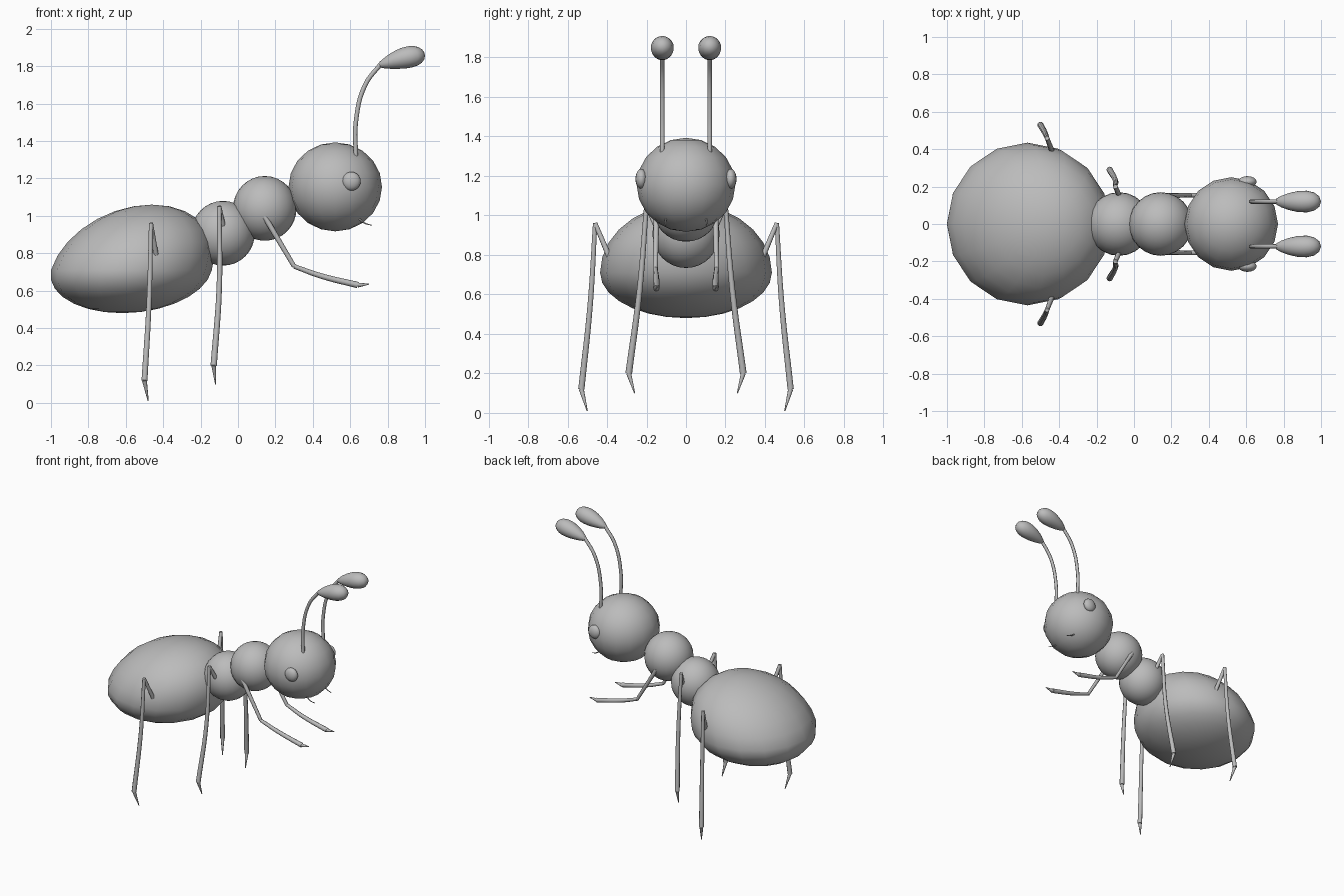
import bpy
import bmesh
from mathutils import Vector

cube = bpy.data.objects.get("Cube")
if cube:
    bpy.data.objects.remove(cube, do_unlink=True)

grey = bpy.data.materials.new("plain grey")
grey.use_nodes = True
colour = (0.5, 0.5, 0.5, 1)
grey.diffuse_color = colour
grey.node_tree.nodes["Principled BSDF"].inputs["Base Color"].default_value = colour


def ball(name, center, size, segments=16, rings=10, reshape=None):
    """Smooth sphere, optionally reshaped by a rule on its unit coordinates."""
    bm = bmesh.new()
    bmesh.ops.create_uvsphere(bm, u_segments=segments, v_segments=rings, radius=1)
    for vert in bm.verts:
        unit = vert.co.copy()
        vert.co = Vector(center) + unit * Vector(size)
        if reshape:
            reshape(vert.co, unit, Vector(center))
    for face in bm.faces:
        face.smooth = True
    mesh = bpy.data.meshes.new(name)
    bm.to_mesh(mesh)
    bm.free()
    mesh.materials.append(grey)
    obj = bpy.data.objects.new(name, mesh)
    bpy.context.collection.objects.link(obj)


def tube(name, side, *strands):
    """Round limb of smooth strands; each is (points, start radius, end radius)."""
    curve = bpy.data.curves.new(name, 'CURVE')
    curve.dimensions = '3D'
    curve.bevel_depth = 1
    curve.bevel_resolution = 2
    curve.resolution_u = 6
    curve.use_fill_caps = True
    curve.materials.append(grey)
    for points, start, end in strands:
        spline = curve.splines.new('BEZIER')
        spline.bezier_points.add(len(points) - 1)
        for i, (knot, (x, y, z)) in enumerate(zip(spline.bezier_points, points)):
            knot.co = (x, y * side, z)
            knot.handle_left_type = knot.handle_right_type = 'AUTO'
            knot.radius = start + (end - start) * i / (len(points) - 1)
    obj = bpy.data.objects.new(name, curve)
    bpy.context.collection.objects.link(obj)
    bpy.ops.object.select_all(action='DESELECT')
    obj.select_set(True)
    bpy.context.view_layer.objects.active = obj
    bpy.ops.object.convert(target='MESH')


def leg(name, side, hip, knee, shin, ankle, toe):
    """Thigh, bowed lower leg that thickens downward, and a thin foot."""
    tube(name, side,
         ((hip, knee), 0.015, 0.012),
         ((knee, shin, ankle), 0.012, 0.017),
         ((ankle, toe), 0.013, 0.003))


def abdomen_shape(co, unit, center):
    """Shallow belly, with the upper rings leaning toward the head."""
    if unit.z > 0:
        co.x += 0.11 * unit.z
    else:
        co.z = center.z + 0.23 * unit.z
        co.x += 0.05 * unit.z


def club_shape(co, unit, center):
    """Teardrop that narrows and droops toward the antenna stalk."""
    taper = 0.82 + 0.27 * unit.x
    co.y = center.y + (co.y - center.y) * taper
    co.z = center.z + (co.z - center.z) * taper - 0.05 * ((1 - unit.x) / 2) ** 2


# Body
ball("head", (0.52, 0, 1.155), (0.25, 0.25, 0.238))
ball("front_thorax", (0.143, 0, 1.04), (0.17, 0.17, 0.173), 24, 16)
ball("rear_thorax", (-0.08, 0, 0.907), (0.17, 0.17, 0.173), 24, 16)
ball("abdomen", (-0.57, 0, 0.71), (0.43, 0.435, 0.35), 16, 14, abdomen_shape)

# Paired parts on both sides of the body
for label, side in (("near", -1), ("far", 1)):
    leg(f"{label}_front_leg", side, (0.14, 0.15, 1), (0.3, 0.155, 0.73),
        (0.44, 0.15, 0.68), (0.64, 0.15, 0.63), (0.7, 0.15, 0.635))
    leg(f"{label}_middle_leg", side, (-0.07, 0.13, 0.9), (-0.1, 0.2, 1.05),
        (-0.1, 0.235, 0.62), (-0.13, 0.29, 0.2), (-0.12, 0.26, 0.1))
    leg(f"{label}_hind_leg", side, (-0.435, 0.38, 0.77), (-0.465, 0.46, 0.96),
        (-0.475, 0.485, 0.55), (-0.5, 0.53, 0.12), (-0.48, 0.5, 0.01))
    stalk = ((0.63, 0.12, 1.32), (0.63, 0.12, 1.5), (0.68, 0.12, 1.7), (0.77, 0.12, 1.82))
    tube(f"{label}_antenna", side, (stalk, 0.012, 0.012))
    ball(f"{label}_antenna_club", (0.875, 0.12 * side, 1.855), (0.125, 0.068, 0.068),
         16, 12, club_shape)
    ball(f"{label}_eye", (0.606, 0.226 * side, 1.185), (0.05, 0.03, 0.05), 16, 12)
    hook = ((0.64, 0.1, 0.99), (0.68, 0.105, 0.96), (0.715, 0.1, 0.95))
    tube(f"{label}_mandible", side, (hook, 0.005, 0.002))
